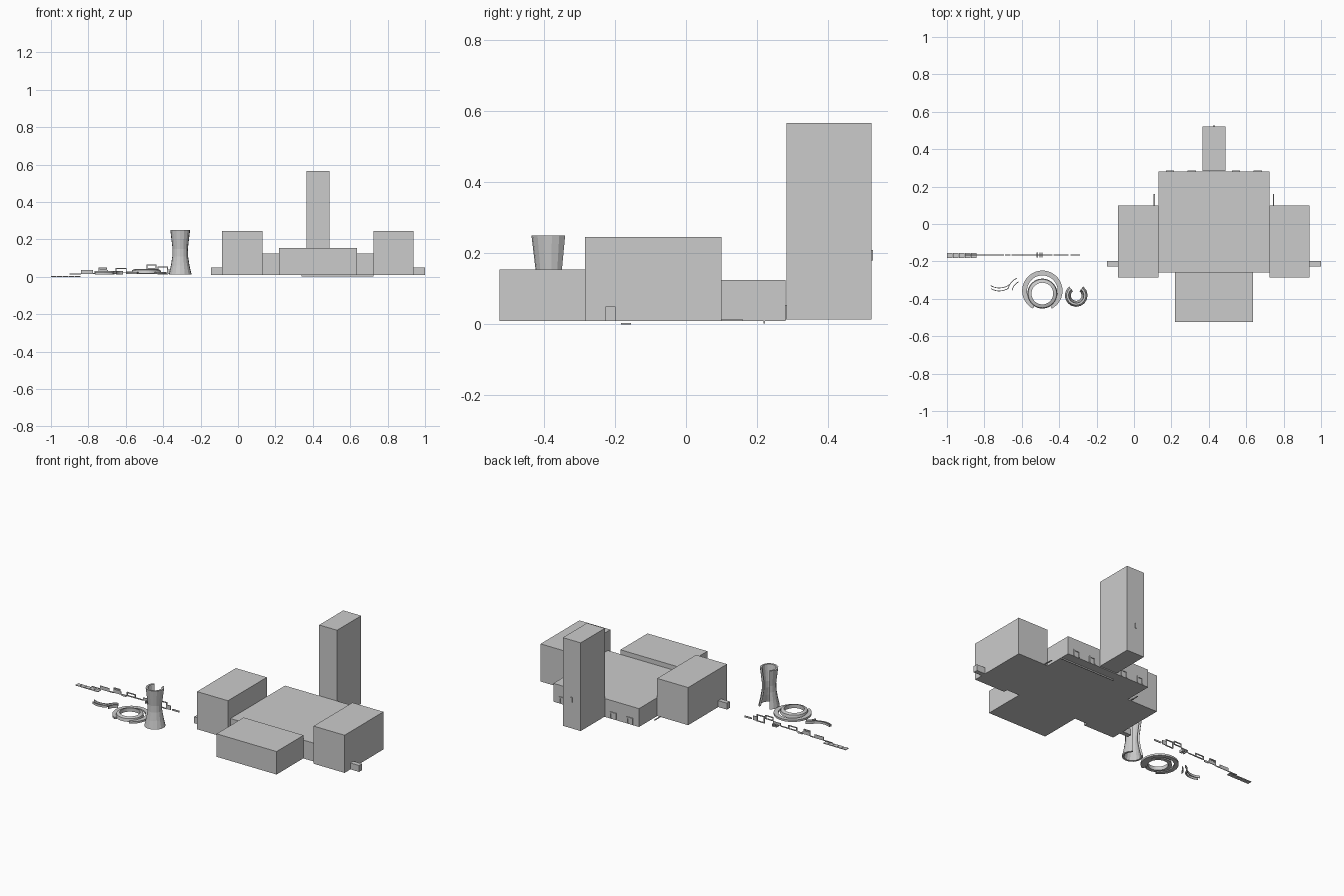
import bpy, bmesh, math


def mesh_object(name, bm):
    bmesh.ops.recalc_face_normals(bm, faces=bm.faces)
    me = bpy.data.meshes.new(name)
    bm.to_mesh(me)
    bm.free()
    ob = bpy.data.objects.new(name, me)
    bpy.context.collection.objects.link(ob)
    return ob


def box(name, x0, x1, y0, y1, z0, z1):
    bm = bmesh.new()
    bmesh.ops.create_cube(bm, size=1)
    for v in bm.verts:
        v.co = (x0 if v.co.x < 0 else x1,
                y0 if v.co.y < 0 else y1,
                z0 if v.co.z < 0 else z1)
    return mesh_object(name, bm)


def sweep(name, cx, cy, a0, a1, steps, section):
    """Sweep a closed (radius, z) section around a vertical axis."""
    bm = bmesh.new()
    full = abs(a1 - a0) >= 360
    rings = []
    for i in range(steps if full else steps + 1):
        a = math.radians(a0 + (a1 - a0) * i / steps)
        rings.append([bm.verts.new((cx + r * math.cos(a), cy + r * math.sin(a), z))
                      for r, z in section])
    n = len(section)
    pairs = list(zip(rings, rings[1:])) + ([(rings[-1], rings[0])] if full else [])
    for p, q in pairs:
        for k in range(n):
            m = (k + 1) % n
            bm.faces.new((p[k], p[m], q[m], q[k]))
    if not full:
        bm.faces.new(rings[0])
        bm.faces.new(rings[-1])
    return mesh_object(name, bm)


def slab(r0, r1, z0, z1):
    return [(r0, z0), (r1, z0), (r1, z1), (r0, z1)]


# Main building blocks
B = 0.01
MID = 0.427
box("central_hall", 0.13, 0.724, -0.26, 0.28, B, 0.125)
box("front_hall", 0.219, 0.635, -0.525, -0.257, B, 0.154)
box("rear_stack", 0.365, 0.489, 0.283, 0.522, 0.014, 0.567)
box("stack_rear_hatch", 0.422, 0.432, 0.522, 0.527, 0.18, 0.21)

# Mirrored wings with side porches and thin rear rails
for s, side in ((-1, "left"), (1, "right")):
    def side_box(name, d0, d1, *rest):
        x = sorted((MID + s * d0, MID + s * d1))
        box(side + name, x[0], x[1], *rest)
    side_box("_wing", 0.297, 0.512, -0.285, 0.1, B, 0.246)
    side_box("_porch", 0.512, 0.572, -0.227, -0.198, B, 0.05)
    side_box("_rail", 0.316, 0.322, 0.1, 0.16, B, 0.014)
    # Framed openings in the rear wall
    for d in (0.118, 0.235):
        side_box("_rear_frame_post", d - 0.022, d - 0.014, 0.28, 0.285, 0.014, 0.054)
        side_box("_rear_frame_post", d + 0.014, d + 0.022, 0.28, 0.285, 0.014, 0.054)
        side_box("_rear_frame_top", d - 0.022, d + 0.022, 0.28, 0.285, 0.046, 0.054)

# Thin strip beneath the hall
box("underside_strip", 0.34, 0.724, 0.218, 0.223, 0.002, B)

# Waisted open shell tower
prof = [(0.061, 0.012), (0.05, 0.06), (0.042, 0.11), (0.041, 0.15),
        (0.047, 0.2), (0.053, 0.25)]
shell = prof + [(r - 0.012, z) for r, z in reversed(prof)]
sweep("cooling_tower", -0.309, -0.382, 128, 412, 12, shell)

# Round basin: outer crescent and inner ring
sweep("basin_outer_band", -0.49, -0.357, -62, 242, 36, slab(0.082, 0.108, 0.014, 0.026))
sweep("basin_inner_ring", -0.49, -0.372, 0, 360, 36,
      [(0.058, 0.018), (0.08, 0.018), (0.076, 0.036), (0.058, 0.042)])

# Curved garden walls
sweep("curved_wall_outer", -0.72, -0.27, 240, 305, 8, slab(0.086, 0.09, 0.012, 0.026))
sweep("curved_wall_inner", -0.72, -0.25, 240, 305, 8, slab(0.09, 0.094, 0.016, 0.03))
sweep("curved_wall_near", -0.59, -0.365, 115, 170, 6, slab(0.06, 0.064, 0.012, 0.03))
sweep("curved_wall_far", -0.60, -0.36, 110, 165, 6, slab(0.072, 0.076, 0.014, 0.032))

# Flat paving tiles at the end of the row
for i in range(5):
    x = -1.0 + i * 0.032
    box("paving_tile", x, x + 0.029, -0.183, -0.155, 0.0, 0.004)

# Row of small thin panels and frames
panels = [(-0.90, -0.84, 0.013, 0.018), (-0.84, -0.775, 0.014, 0.036),
          (-0.775, -0.745, 0.014, 0.02), (-0.745, -0.695, 0.018, 0.036),
          (-0.69, -0.66, 0.013, 0.024), (-0.60, -0.54, 0.022, 0.028),
          (-0.54, -0.49, 0.026, 0.042), (-0.38, -0.35, 0.014, 0.04),
          (-0.34, -0.29, 0.014, 0.024)]
for x0, x1, z0, z1 in panels:
    box("row_panel", x0, x1, -0.168, -0.164, z0, z1)
for x0, x1, z0, z1 in ((-0.655, -0.595, 0.022, 0.046), (-0.745, -0.7, 0.036, 0.05),
                       (-0.49, -0.435, 0.042, 0.066), (-0.43, -0.375, 0.012, 0.055)):
    t = 0.005
    for a, b, c, d in ((x0, x0 + t, z0, z1), (x1 - t, x1, z0, z1),
                       (x0, x1, z1 - t, z1), (x0, x1, z0, z0 + t)):
        box("row_frame", a, b, -0.169, -0.163, c, d)
for x in (-0.52, -0.505, -0.495):
    box("row_post", x, x + 0.006, -0.18, -0.152, 0.014, 0.03)
